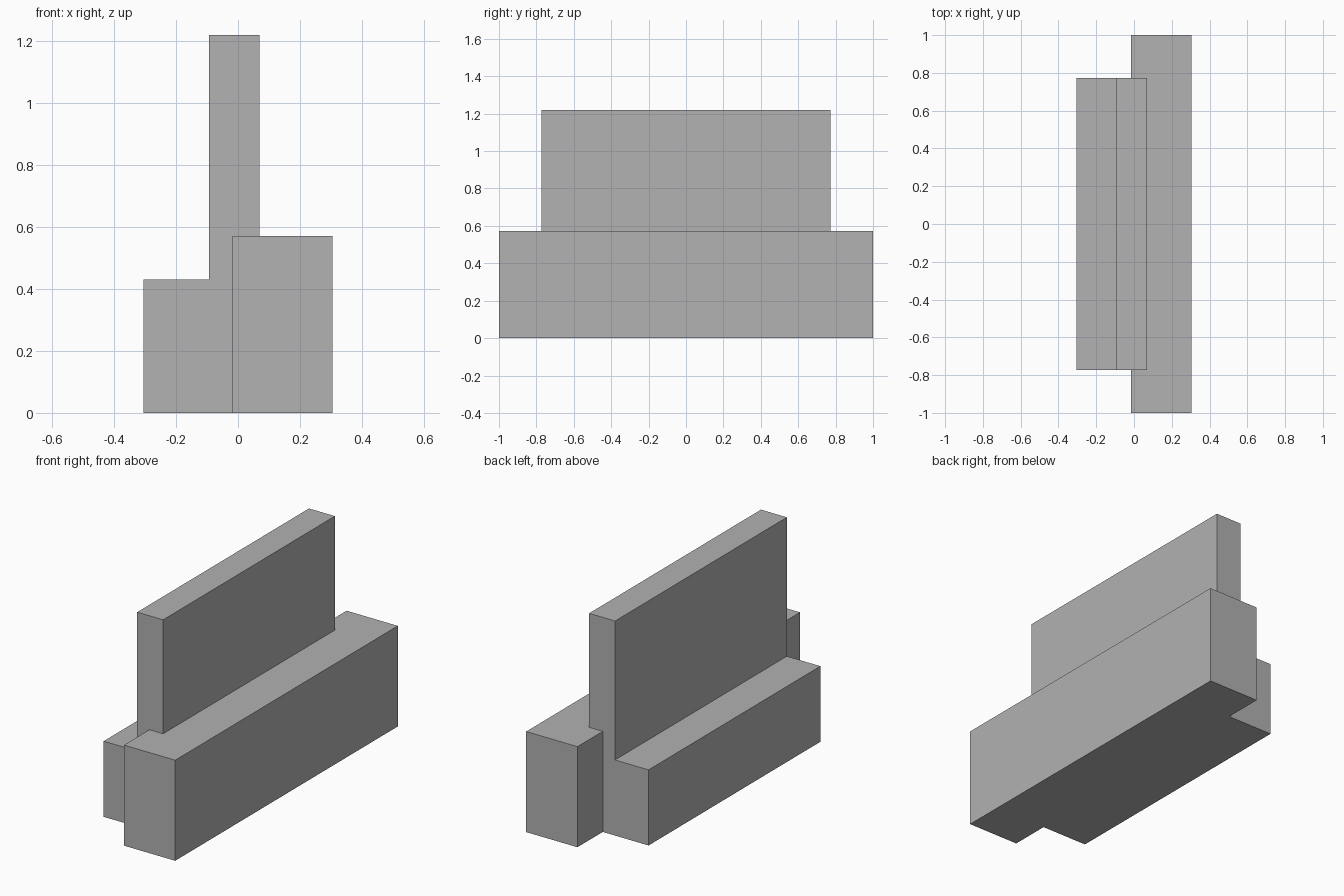
import bpy
import bmesh

cube = bpy.data.objects.get("Cube")
if cube:
    bpy.data.objects.remove(cube, do_unlink=True)

# Single flat grey
grey = bpy.data.materials.new("plain grey")
grey.use_nodes = True
colour = (0.445, 0.445, 0.445, 1.0)
grey.diffuse_color = colour
grey.node_tree.nodes["Principled BSDF"].inputs["Base Color"].default_value = colour


def extrude_profile(name, profile, half_length):
    """Extrude an x-z outline symmetrically along y."""
    bm = bmesh.new()
    face = bm.faces.new([bm.verts.new((x, -half_length, z)) for x, z in profile])
    result = bmesh.ops.extrude_face_region(bm, geom=[face])
    moved = [v for v in result["geom"] if isinstance(v, bmesh.types.BMVert)]
    bmesh.ops.translate(bm, verts=moved, vec=(0, 2 * half_length, 0))
    bmesh.ops.recalc_face_normals(bm, faces=bm.faces)
    mesh = bpy.data.meshes.new(name)
    bm.to_mesh(mesh)
    bm.free()
    mesh.materials.append(grey)
    obj = bpy.data.objects.new(name, mesh)
    bpy.context.collection.objects.link(obj)
    return obj


left, seam, right = -0.305, -0.017, 0.305
wall_left, wall_right = -0.094, 0.069
step_top, block_top, wall_top = 0.43, 0.572, 1.22

# Long block
extrude_profile("long_block", [
    (seam, 0), (right, 0), (right, block_top), (seam, block_top)], 1.0)

# Low step with the upright wall, resting against and over the long block
extrude_profile("stepped_wall", [
    (left, 0), (seam, 0), (seam, block_top), (wall_right, block_top),
    (wall_right, wall_top), (wall_left, wall_top),
    (wall_left, step_top), (left, step_top)], 0.772)
